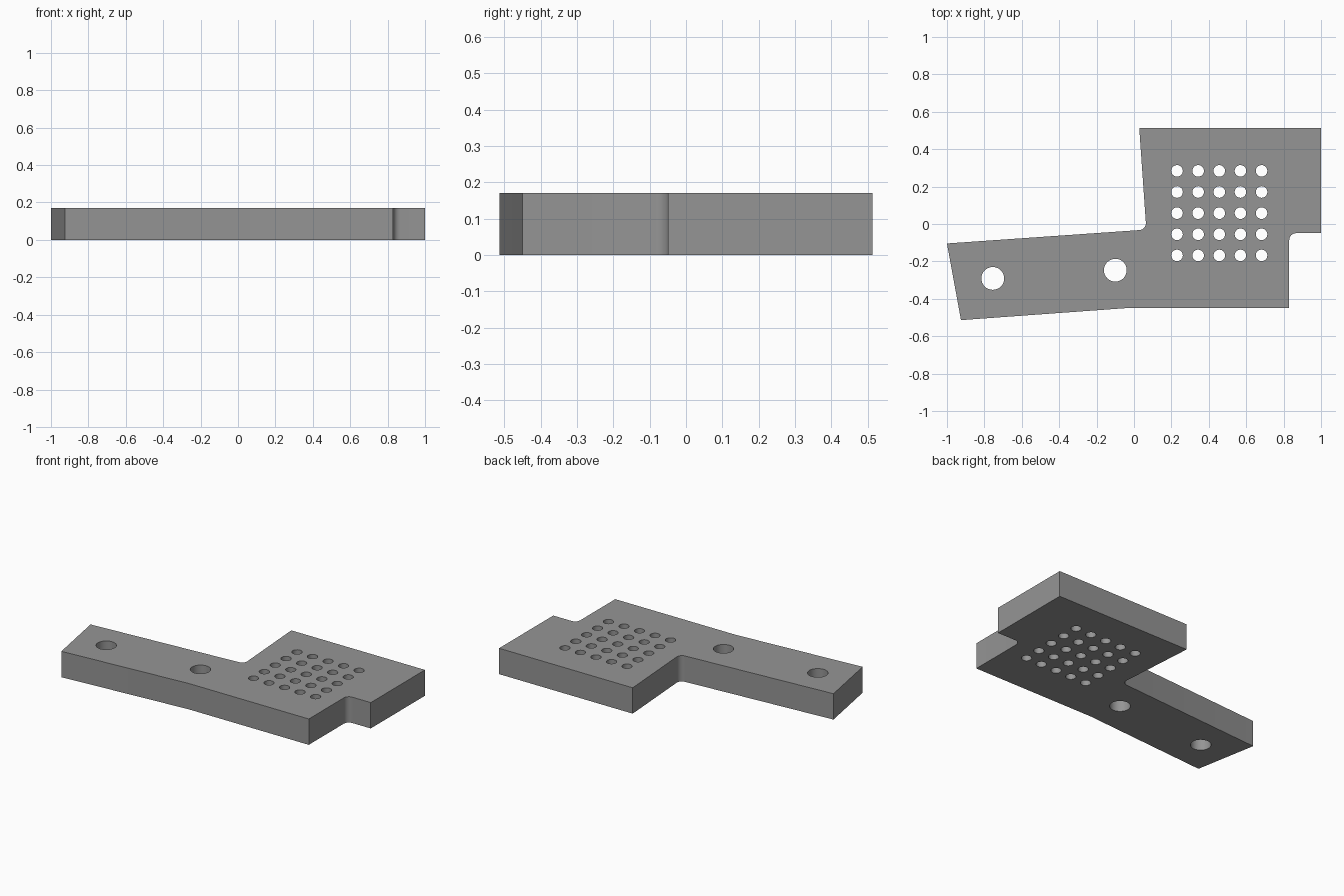
import bpy, bmesh, math
from mathutils import Vector

if "Cube" in bpy.data.objects:
    bpy.data.objects.remove(bpy.data.objects["Cube"])

THICK = 0.17

grey = bpy.data.materials.new("mid grey")
grey.diffuse_color = (0.3, 0.3, 0.3, 1)
grey.use_nodes = True
grey.node_tree.nodes["Principled BSDF"].inputs["Base Color"].default_value = grey.diffuse_color


def fillet(prev, corner, nxt, r, steps=8):
    """Points of an arc rounding a corner."""
    p, c, n = (Vector(v) for v in (prev, corner, nxt))
    a, b = (p - c).normalized(), (n - c).normalized()
    half = a.angle(b) / 2
    centre = c + (a + b).normalized() * r / math.sin(half)
    start = c + a * r / math.tan(half) - centre
    end = c + b * r / math.tan(half) - centre
    sweep = start.angle_signed(end)
    t0 = math.atan2(start.y, start.x)
    return [(centre.x + r * math.cos(t0 - sweep * i / steps),
             centre.y + r * math.sin(t0 - sweep * i / steps))
            for i in range(steps + 1)]


def circle(x, y, r, n):
    return [(x + r * math.cos(math.tau * i / n), y + r * math.sin(math.tau * i / n))
            for i in range(n)]


# Plate outline: angled arm on the left, stepped block on the right
corners = [(-1, -0.104, 0), (-0.925, -0.514, 0), (-0.045, -0.45, 0), (0.83, -0.45, 0),
           (0.83, -0.049, 0.037), (1, -0.049, 0), (1, 0.514, 0), (0.028, 0.514, 0),
           (0.066, -0.03, 0.037)]
outline = []
for i, (x, y, r) in enumerate(corners):
    if r:
        outline += fillet(corners[i - 1][:2], (x, y), corners[(i + 1) % len(corners)][:2], r)
    else:
        outline.append((x, y))

# Two mounting holes in the arm, and a 5 x 5 grid of small holes in the block
loops = [outline, circle(-0.755, -0.291, 0.061, 32), circle(-0.1, -0.247, 0.061, 32)]
for i in range(5):
    for j in range(5):
        loops.append(circle(0.23 + 0.113 * i, -0.168 + 0.113 * j, 0.031, 24))

# Filled, extruded profile
curve = bpy.data.curves.new("plate_profile", 'CURVE')
curve.dimensions = '2D'
curve.fill_mode = 'BOTH'
curve.extrude = THICK / 2
for loop in loops:
    s = curve.splines.new('POLY')
    s.points.add(len(loop) - 1)
    for p, (x, y) in zip(s.points, loop):
        p.co = (x, y, THICK / 2, 1)
    s.use_cyclic_u = True
plate = bpy.data.objects.new("bracket_plate", curve)
bpy.context.collection.objects.link(plate)
plate.location.z = THICK / 2
bpy.context.view_layer.objects.active = plate
plate.select_set(True)
bpy.ops.object.convert(target='MESH')
plate = bpy.context.object

# Weld caps to walls and rest the plate on the ground
bm = bmesh.new()
bm.from_mesh(plate.data)
bmesh.ops.remove_doubles(bm, verts=bm.verts, dist=1e-4)
bmesh.ops.recalc_face_normals(bm, faces=bm.faces)
low = min(v.co.z for v in bm.verts)
bmesh.ops.translate(bm, verts=bm.verts, vec=(0, 0, -low))
bm.to_mesh(plate.data)
bm.free()
plate.location.z = 0
plate.data.materials.clear()
plate.data.materials.append(grey)
bpy.ops.object.shade_smooth_by_angle(angle=math.radians(30))
